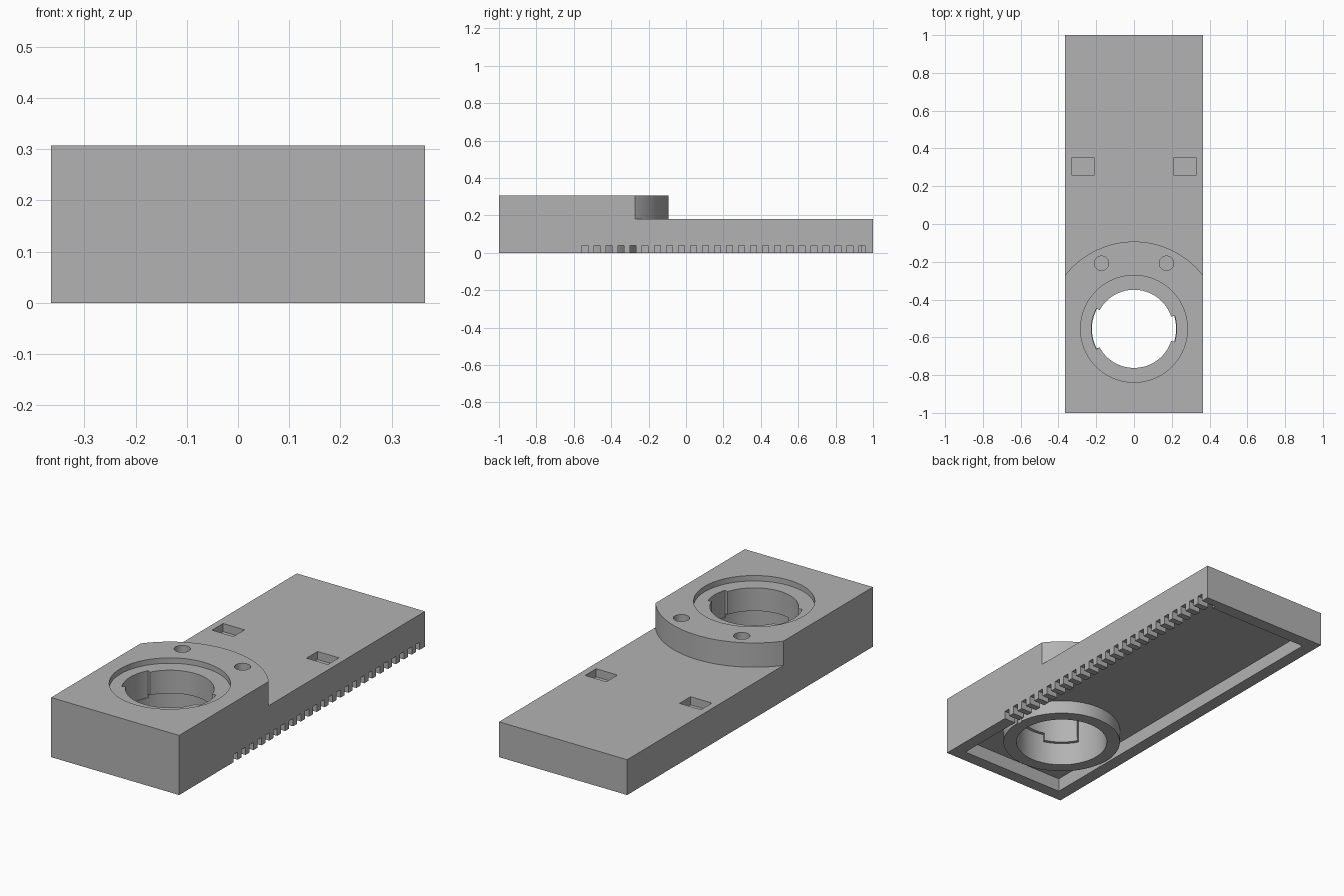
import bpy, bmesh
from math import sin, cos, radians, acos, degrees

default = bpy.data.objects.get("Cube")
if default:
    bpy.data.objects.remove(default, do_unlink=True)

HALF_W, TOP, DECK, WALL, CAVITY = 0.365, 0.307, 0.182, 0.065, 0.07
SOCKET_Y = -0.555


def arc(radius, start, end, steps):
    """Points on an arc about the socket axis, angles in degrees."""
    span = [radians(start + (end - start) * i / steps) for i in range(steps + 1)]
    return [(radius * cos(a), SOCKET_Y + radius * sin(a)) for a in span]


def rect(x0, x1, y0, y1):
    return [(x0, y0), (x1, y0), (x1, y1), (x0, y1)]


def circle(x, y, radius, steps=96):
    angles = [radians(360 * i / steps) for i in range(steps)]
    return [(x + radius * cos(a), y + radius * sin(a)) for a in angles]


def pie(radius, start, end):
    return [(0, SOCKET_Y)] + arc(radius, start, end, 32)


def prism(name, outlines, z0, z1):
    """Extrude one or more counter-clockwise outlines from z0 to z1."""
    bm = bmesh.new()
    for outline in outlines:
        low = [bm.verts.new((x, y, z0)) for x, y in outline]
        high = [bm.verts.new((x, y, z1)) for x, y in outline]
        bm.faces.new(low[::-1])
        bm.faces.new(high)
        for i in range(len(low)):
            j = (i + 1) % len(low)
            bm.faces.new((low[i], low[j], high[j], high[i]))
    mesh = bpy.data.meshes.new(name)
    bm.to_mesh(mesh)
    bm.free()
    ob = bpy.data.objects.new(name, mesh)
    bpy.context.collection.objects.link(ob)
    return ob


def combine(target, outlines, z0, z1, operation="DIFFERENCE"):
    tool = prism("tool", outlines, z0, z1)
    tool.hide_render = True
    mod = target.modifiers.new("bool", "BOOLEAN")
    mod.operation, mod.solver, mod.object = operation, "EXACT", tool
    bpy.context.view_layer.objects.active = target
    bpy.ops.object.modifier_apply(modifier=mod.name)
    bpy.data.objects.remove(tool, do_unlink=True)


# Main block, lowered behind the curved shoulder
body = prism("socket_plate", [rect(-HALF_W, HALF_W, -1, 1)], 0, TOP)
edge = degrees(acos(0.44 / 0.462))
shoulder = [(0.44, 1.1), (-0.44, 1.1)] + arc(0.462, 180 - edge, edge, 64)
combine(body, [shoulder], DECK, 0.5)

# Hollow underside with the socket ring standing in it
inner = HALF_W - WALL
combine(body, [rect(-inner, inner, -1 + WALL, 1 - WALL)], -0.1, CAVITY)
combine(body, [circle(0, SOCKET_Y, 0.287)], 0, 0.12, "UNION")

# Socket: counterbore, through bore, entry notches, undercut with stop tabs
combine(body, [circle(0, SOCKET_Y, 0.283)], 0.279, 0.5)
combine(body, [circle(0, SOCKET_Y, 0.207)], -0.1, 0.5)
combine(body, [circle(0, SOCKET_Y, 0.223)], -0.1, 0.12)
for start, end in ((64, 208), (254, 378)):
    combine(body, [pie(0.223, start, end)], 0.1, 0.16)
for start, end in ((151.5, 208.5), (-18, 18)):
    combine(body, [pie(0.226, start, end)], 0.14, 0.4)

# Pin holes and rectangular pockets
combine(body, [circle(s * 0.172, -0.208, 0.038, 48) for s in (-1, 1)], 0.2, 0.5)
combine(body, [rect(-0.33, -0.208, 0.26, 0.35), rect(0.208, 0.33, 0.26, 0.35)],
        0.14, 0.5)

# Rack slots along the left lower edge
slots = []
for i in range(24):
    y = -0.54 + i * 0.0644
    slots.append(rect(inner - 0.02, HALF_W + 0.05, y - 0.016, y + 0.016))
combine(body, slots, -0.1, 0.04)

# Grey finish
grey = bpy.data.materials.new("plain grey")
grey.use_nodes = True
colour = (0.45, 0.45, 0.45, 1)
grey.diffuse_color = colour
grey.node_tree.nodes["Principled BSDF"].inputs["Base Color"].default_value = colour
body.data.materials.clear()
body.data.materials.append(grey)
bpy.ops.object.select_all(action="DESELECT")
body.select_set(True)
bpy.context.view_layer.objects.active = body
bpy.ops.object.shade_smooth_by_angle(angle=radians(30))
